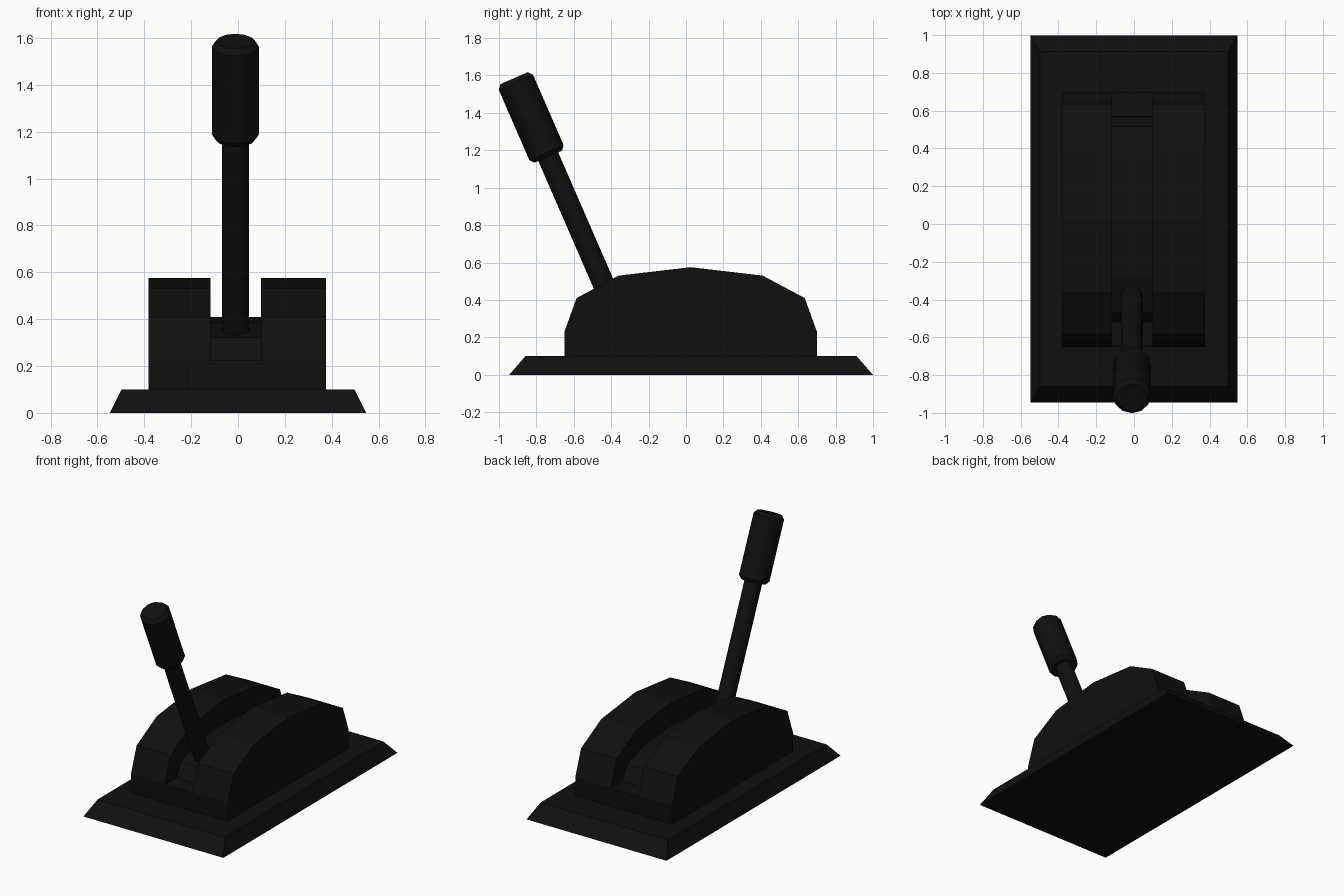
import bpy, bmesh, math
from mathutils import Matrix, Vector

cube = bpy.data.objects.get("Cube")
if cube:
    bpy.data.objects.remove(cube, do_unlink=True)

black = bpy.data.materials.new("matte_black")
black.use_nodes = True
colour = (0.005, 0.005, 0.005, 1)
black.diffuse_color = colour
black.node_tree.nodes["Principled BSDF"].inputs["Base Color"].default_value = colour


def add_object(name, bm):
    bmesh.ops.recalc_face_normals(bm, faces=bm.faces)
    mesh = bpy.data.meshes.new(name)
    bm.to_mesh(mesh)
    bm.free()
    mesh.materials.append(black)
    obj = bpy.data.objects.new(name, mesh)
    bpy.context.collection.objects.link(obj)
    return obj


def extrude_profile(name, profile, x0, x1):
    """Extrude a closed (y, z) outline from x0 to x1."""
    bm = bmesh.new()
    face = bm.faces.new([bm.verts.new((x0, y, z)) for y, z in profile])
    new = bmesh.ops.extrude_face_region(bm, geom=[face])["geom"]
    moved = [v for v in new if isinstance(v, bmesh.types.BMVert)]
    bmesh.ops.translate(bm, verts=moved, vec=(x1 - x0, 0, 0))
    return add_object(name, bm)


def turned_part(name, rings, sides, matrix):
    """Stack (radius, height) rings along an axis and cap both ends."""
    bm = bmesh.new()
    loops = []
    for r, h in rings:
        angles = [2 * math.pi * i / sides - math.pi / 2 for i in range(sides)]
        loops.append([bm.verts.new((r * math.cos(a), r * math.sin(a), h)) for a in angles])
    for low, high in zip(loops, loops[1:]):
        for i in range(sides):
            j = (i + 1) % sides
            bm.faces.new((low[i], low[j], high[j], high[i]))
    bm.faces.new(loops[0])
    bm.faces.new(loops[-1])
    bmesh.ops.transform(bm, matrix=matrix, verts=bm.verts)
    obj = add_object(name, bm)
    bpy.ops.object.select_all(action="DESELECT")
    obj.select_set(True)
    bpy.context.view_layer.objects.active = obj
    bpy.ops.object.shade_smooth_by_angle(angle=math.radians(35))
    return obj


# Base plate with sloping edges
bm = bmesh.new()
bmesh.ops.create_cube(bm, size=1)
for v in bm.verts:
    top = v.co.z > 0
    half_x, half_y = (0.497, 0.885) if top else (0.547, 0.972)
    v.co = Vector((math.copysign(half_x, v.co.x),
                   math.copysign(half_y, v.co.y) + 0.027,
                   0.1 if top else 0))
add_object("base_plate", bm)

# Arched housing: two cheeks either side of a lower slotted core
mid = 0.025
half_arch = [(0.675, 0.23), (0.61, 0.41), (0.385, 0.53)]
arch = ([(mid - d, z) for d, z in half_arch] + [(mid, 0.575)]
        + [(mid + d, z) for d, z in reversed(half_arch)])
feet = [(mid + 0.675, 0.1), (mid - 0.675, 0.1)]
slot_left, slot_right = 0.098, -0.117
extrude_profile("left_cheek", arch + feet, slot_left, 0.375)
extrude_profile("right_cheek", arch + feet, -0.382, slot_right)

# Slot floor is a smaller arch standing on a ledge
ledge = 0.225
floor = [(mid + (y - mid) * 0.807, ledge + (z - 0.23) * 0.536) for y, z in arch]
core = [(mid - 0.675, ledge)] + floor + [(mid + 0.675, ledge)] + feet
extrude_profile("slot_core", core, slot_right, slot_left)

# Lever tilted forward, with a chamfered grip
tilt = (Matrix.Translation((-0.011, -0.36, 0.3))
        @ Matrix.Rotation(math.radians(23.5), 4, "X"))
turned_part("lever_shaft", [(0.058, 0), (0.058, 0.97)], 12, tilt)
turned_part("lever_grip",
            [(0.08, 0.944), (0.1, 0.968), (0.1, 1.378), (0.08, 1.402)], 12, tilt)
